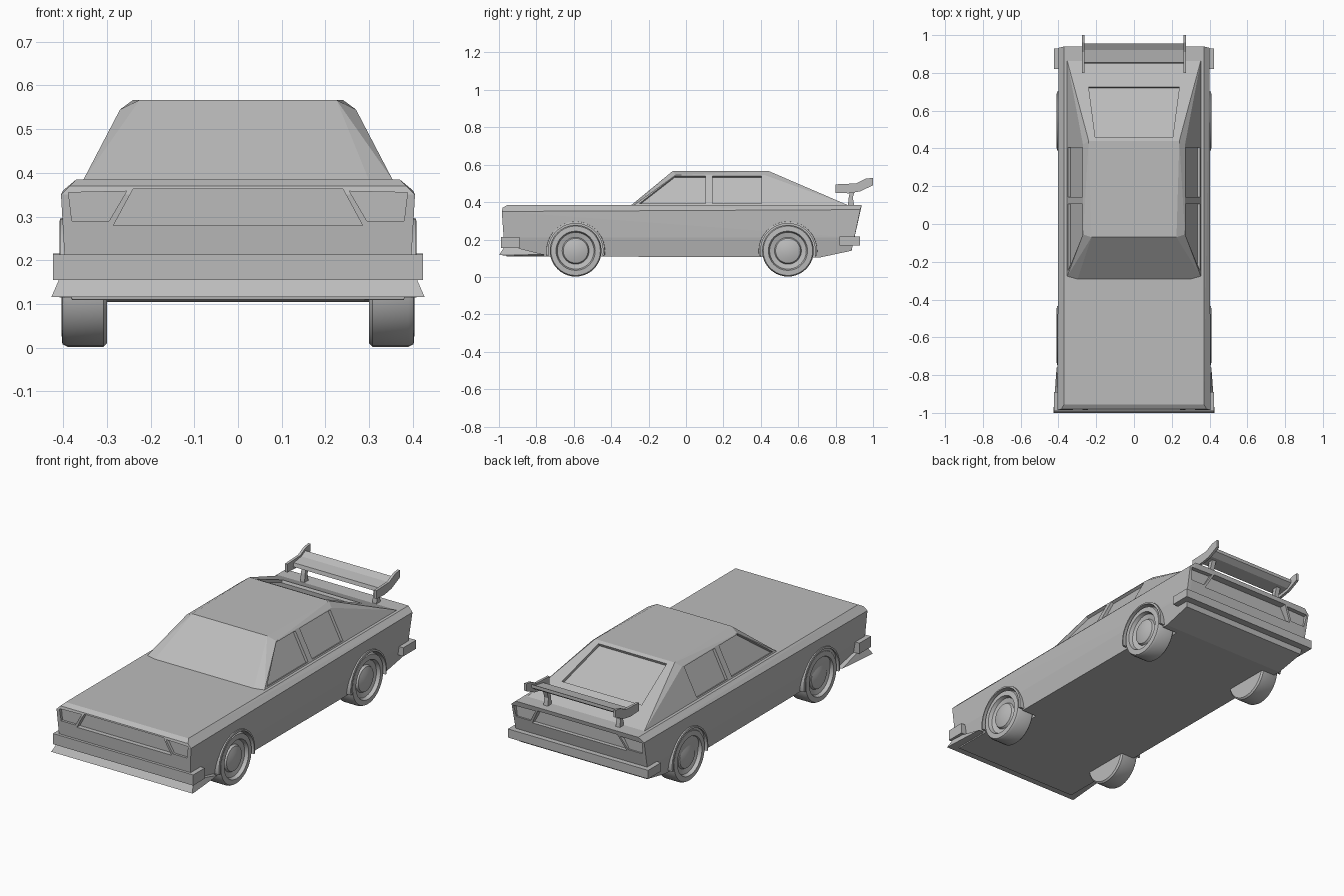
import bpy, bmesh, math
from mathutils import Vector

if "Cube" in bpy.data.objects:
    bpy.data.objects.remove(bpy.data.objects["Cube"])

GREY = (0.5, 0.5, 0.5, 1)
paint = bpy.data.materials.new("plain grey")
paint.use_nodes = True
paint.diffuse_color = GREY
paint.node_tree.nodes["Principled BSDF"].inputs["Base Color"].default_value = GREY


def finish(bm, name, smooth=0):
    bmesh.ops.recalc_face_normals(bm, faces=bm.faces)
    mesh = bpy.data.meshes.new(name)
    bm.to_mesh(mesh)
    bm.free()
    ob = bpy.data.objects.new(name, mesh)
    bpy.context.collection.objects.link(ob)
    mesh.materials.append(paint)
    if smooth:
        bpy.ops.object.select_all(action="DESELECT")
        ob.select_set(True)
        bpy.context.view_layer.objects.active = ob
        bpy.ops.object.shade_smooth_by_angle(angle=math.radians(smooth))
    return ob


def hull(name, half, mirror=True):
    """Convex solid from points, mirrored across x by default."""
    bm = bmesh.new()
    for x, y, z in half:
        bm.verts.new((x, y, z))
        if mirror:
            bm.verts.new((-x, y, z))
    bmesh.ops.convex_hull(bm, input=bm.verts)
    bmesh.ops.dissolve_limit(bm, angle_limit=0.01, verts=bm.verts, edges=bm.edges)
    return finish(bm, name)


def prism(name, points, offset):
    """Solid swept from a flat 3D outline along an offset vector."""
    bm = bmesh.new()
    face = bm.faces.new([bm.verts.new(p) for p in points])
    ext = bmesh.ops.extrude_face_region(bm, geom=[face])["geom"]
    moved = [g for g in ext if isinstance(g, bmesh.types.BMVert)]
    bmesh.ops.translate(bm, verts=moved, vec=offset)
    return finish(bm, name)


def box(name, lo, hi):
    x, y, z = lo
    return prism(name, [(x, y, z), (hi[0], y, z), (hi[0], hi[1], z), (x, hi[1], z)],
                 (0, 0, hi[2] - z))


def lathe(name, profile, centre, side, segs=40, smooth=30):
    """Spin (radius, x) points about the x axis."""
    bm = bmesh.new()
    verts = [bm.verts.new((x, 0, r)) for r, x in profile]
    edges = [bm.edges.new(p) for p in zip(verts, verts[1:])]
    bmesh.ops.spin(bm, geom=verts + edges, cent=(0, 0, 0), axis=(1, 0, 0),
                   angle=math.tau, steps=segs)
    bmesh.ops.remove_doubles(bm, verts=bm.verts, dist=1e-5)
    for v in bm.verts:
        v.co = Vector((v.co.x * side, v.co.y + centre[0], v.co.z + centre[1]))
    return finish(bm, name, smooth)


def cut(target, cutter):
    mod = target.modifiers.new("cut", "BOOLEAN")
    mod.operation, mod.solver, mod.object = "DIFFERENCE", "EXACT", cutter
    bpy.context.view_layer.objects.active = target
    bpy.ops.object.modifier_apply(modifier=mod.name)
    bpy.data.objects.remove(cutter)


# Lower body
body = hull("lower_body", [
    (0.38, -0.96, 0.11), (0.38, 0.72, 0.105), (0.385, 0.885, 0.14),
    (0.397, -0.975, 0.21), (0.397, 0.9, 0.21),
    (0.405, -0.985, 0.35), (0.4, 0.932, 0.36),
    (0.385, -0.98, 0.37), (0.37, -0.955, 0.385), (0.37, 0.94, 0.385)])

# Cabin with sloping pillars and roof
cabin = hull("cabin", [
    (0.30, -0.295, 0.382), (0.355, -0.28, 0.382), (0.355, 0.87, 0.382),
    (0.27, -0.055, 0.545), (0.27, 0.42, 0.545),
    (0.225, -0.07, 0.567), (0.24, 0.44, 0.567)])

# Recessed side windows, following the slope of the cabin side
lean = Vector((0.16, 0, 0.085)).normalized()
front_glass = [(-0.25, 0.392), (-0.06, 0.54), (0.105, 0.54), (0.105, 0.392)]
rear_glass = [(0.142, 0.392), (0.142, 0.54), (0.405, 0.54), (0.405, 0.392)]
for side in (1, -1):
    out = Vector((lean.x * side, 0, lean.z))
    for glass in (front_glass, rear_glass):
        outline = [Vector(((0.355 - (z - 0.382) * 0.52) * side, y, z)) - out * 0.016
                   for y, z in glass]
        cut(cabin, prism("window_cutter", outline, out * 0.06))

# Recessed rear window on the sloping tail
tail = Vector((0, 0.182, 0.43)).normalized()
outline = [Vector((x, y, 0.567 - (y - 0.44) * 0.43)) - tail * 0.015
           for x, y in [(-0.205, 0.46), (0.205, 0.46), (0.24, 0.725), (-0.24, 0.725)]]
cut(cabin, prism("rear_window_cutter", outline, tail * 0.05))

# Grille, headlight and tail light recesses
for y, depth in ((-1.02, 0.065), (0.97, -0.075)):
    grille = [(-0.285, y, 0.28), (0.285, y, 0.28), (0.24, y, 0.363), (-0.24, y, 0.363)]
    cut(body, prism("grille_cutter", grille, (0, depth, 0)))
    for side in (1, -1):
        lamp = [(side * x, y, z) for x, z in
                [(0.255, 0.358), (0.388, 0.355), (0.38, 0.29), (0.295, 0.29)]]
        cut(body, prism("lamp_cutter", lamp, (0, depth * 0.8, 0)))

# Wheels, wheel wells and arch flares
tyre = [(0, 0.3), (0.13, 0.3), (0.138, 0.308), (0.138, 0.39), (0.132, 0.402),
        (0.105, 0.404), (0.098, 0.385), (0.072, 0.378), (0.066, 0.39), (0.035, 0.4), (0, 0.402)]
for side, label in ((1, "left"), (-1, "right")):
    for y, end in ((-0.59, "front"), (0.545, "rear")):
        hub = (y, 0.14)
        cut(body, lathe("well_cutter", [(0, 0.29), (0.148, 0.29), (0.148, 0.5), (0, 0.5)],
                        hub, side, smooth=0))
        lathe(f"{end}_{label}_wheel", tyre, hub, side)
        flare = lathe(f"{end}_{label}_arch", [(0.146, 0.37), (0.158, 0.37), (0.156, 0.407),
                                              (0.146, 0.409), (0.146, 0.37)], hub, side)
        cut(flare, box("arch_cutter", (-1, y - 0.3, -0.2), (1, y + 0.3, 0.115)))

# Bumpers and front air dam
box("front_bumper", (-0.423, -0.99, 0.155), (0.423, -0.89, 0.213))
box("rear_bumper", (-0.423, 0.82, 0.168), (0.423, 0.93, 0.215))
hull("air_dam", [(0.41, -0.975, 0.155), (0.427, -1.0, 0.116), (0.405, -0.9, 0.155),
                 (0.41, -0.76, 0.12), (0.38, -0.76, 0.115)])

# Rear wing with end plates and posts
prism("wing_blade", [(-0.265, y, z) for y, z in
                     [(0.85, 0.462), (0.855, 0.482), (0.92, 0.492), (0.955, 0.51),
                      (0.955, 0.492), (0.925, 0.472)]], (0.53, 0, 0))
for side, label in ((1, "left"), (-1, "right")):
    plate = [(side * 0.262, y, z) for y, z in
             [(0.80, 0.45), (0.80, 0.495), (0.91, 0.5), (0.96, 0.525),
              (1.0, 0.53), (1.0, 0.49), (0.93, 0.457), (0.87, 0.447)]]
    prism(f"{label}_wing_end_plate", plate, (side * 0.014, 0, 0))
    post = [(side * 0.205, y, z) for y, z in
            [(0.865, 0.378), (0.9, 0.378), (0.892, 0.425), (0.91, 0.48), (0.882, 0.475), (0.87, 0.425)]]
    prism(f"{label}_wing_post", post, (side * 0.025, 0, 0))
